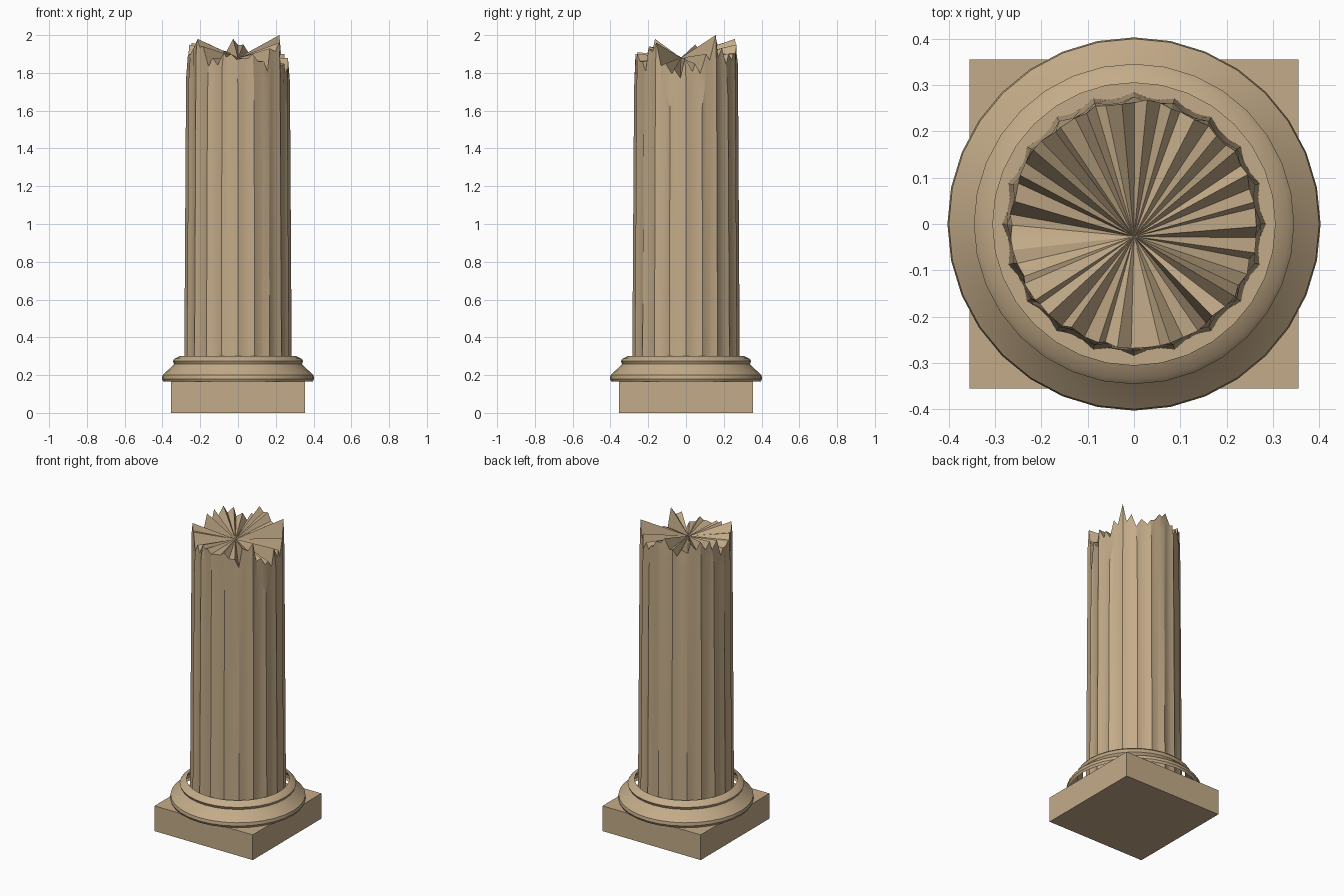
import bpy, bmesh, math, random

random.seed(4)
default = bpy.data.objects.get("Cube")
if default:
    bpy.data.objects.remove(default, do_unlink=True)

stone = bpy.data.materials.new("sandstone")
stone.use_nodes = True
COLOUR = (0.55, 0.41, 0.25, 1)
stone.diffuse_color = COLOUR
stone.node_tree.nodes["Principled BSDF"].inputs["Base Color"].default_value = COLOUR


def finish(bm, name, angle):
    """Turn a bmesh into a shaded, coloured object."""
    bm.normal_update()
    mesh = bpy.data.meshes.new(name)
    bm.to_mesh(mesh)
    bm.free()
    mesh.materials.append(stone)
    obj = bpy.data.objects.new(name, mesh)
    bpy.context.collection.objects.link(obj)
    bpy.ops.object.select_all(action='DESELECT')
    obj.select_set(True)
    bpy.context.view_layer.objects.active = obj
    bpy.ops.object.shade_smooth_by_angle(angle=math.radians(angle))
    return obj


def ring(bm, points):
    return [bm.verts.new((r * math.cos(a), r * math.sin(a), z)) for r, a, z in points]


def bridge(bm, low, high):
    n = len(low)
    for i in range(n):
        j = (i + 1) % n
        bm.faces.new((low[i], low[j], high[j], high[i]))


# Square plinth
PLINTH_TOP = 0.165
bm = bmesh.new()
bmesh.ops.create_cube(bm, size=1)
for v in bm.verts:
    v.co = (v.co.x * 0.71, v.co.y * 0.71, (v.co.z + 0.5) * PLINTH_TOP)
finish(bm, "plinth", 30)

# Round base moulding, an open shell around the foot of the shaft
SIDES = 32
profile = [(0.395, PLINTH_TOP), (0.403, 0.18), (0.4, 0.2), (0.345, 0.25),
           (0.338, 0.258), (0.346, 0.275), (0.335, 0.287), (0.305, 0.302)]
bm = bmesh.new()
loops = [ring(bm, [(r, math.tau * i / SIDES, z) for i in range(SIDES)]) for r, z in profile]
for low, high in zip(loops, loops[1:]):
    bridge(bm, low, high)
finish(bm, "base_moulding", 35)

# Fluted shaft with a splintered break at the top
FLUTES, PER_FLUTE = 20, 3
COUNT = FLUTES * PER_FLUTE
break_heights = [1.88, 1.85, 1.9, 2.0, 1.93, 1.9, 1.9, 1.95, 1.98, 1.92,
                 1.92, 1.96, 1.97, 1.96, 1.95, 1.88, 1.9, 1.93, 1.98, 1.94,
                 1.88, 1.91, 1.9, 1.88, 1.9, 1.86, 1.93, 1.96, 1.85, 1.82]

rim = []
for i in range(COUNT):
    height = break_heights[i // 2]
    if i % 2:
        following = break_heights[(i // 2 + 1) % len(break_heights)]
        height = min(height, following) + random.uniform(-0.06, 0.01)
    rim.append(height)


def flute_radius(i, radius):
    return radius if i % PER_FLUTE == 0 else radius - 0.011


angles = [math.tau * i / COUNT for i in range(COUNT)]
bm = bmesh.new()
foot = ring(bm, [(flute_radius(i, 0.285), a, PLINTH_TOP) for i, a in enumerate(angles)])
neck = ring(bm, [(flute_radius(i, 0.275), a, rim[i] - random.uniform(0.06, 0.2))
                 for i, a in enumerate(angles)])
edge = ring(bm, [(0.266 + random.uniform(-0.006, 0.004),
                  a + random.uniform(-0.03, 0.03), rim[i])
                 for i, a in enumerate(angles)])
bridge(bm, foot, neck)
bridge(bm, neck, edge)

# Broken face fanning in to a low centre
centre = bm.verts.new((0, -0.027, 1.88))
for i in range(COUNT):
    bm.faces.new((edge[i], edge[(i + 1) % COUNT], centre))
shaft = finish(bm, "broken_shaft", 22)
